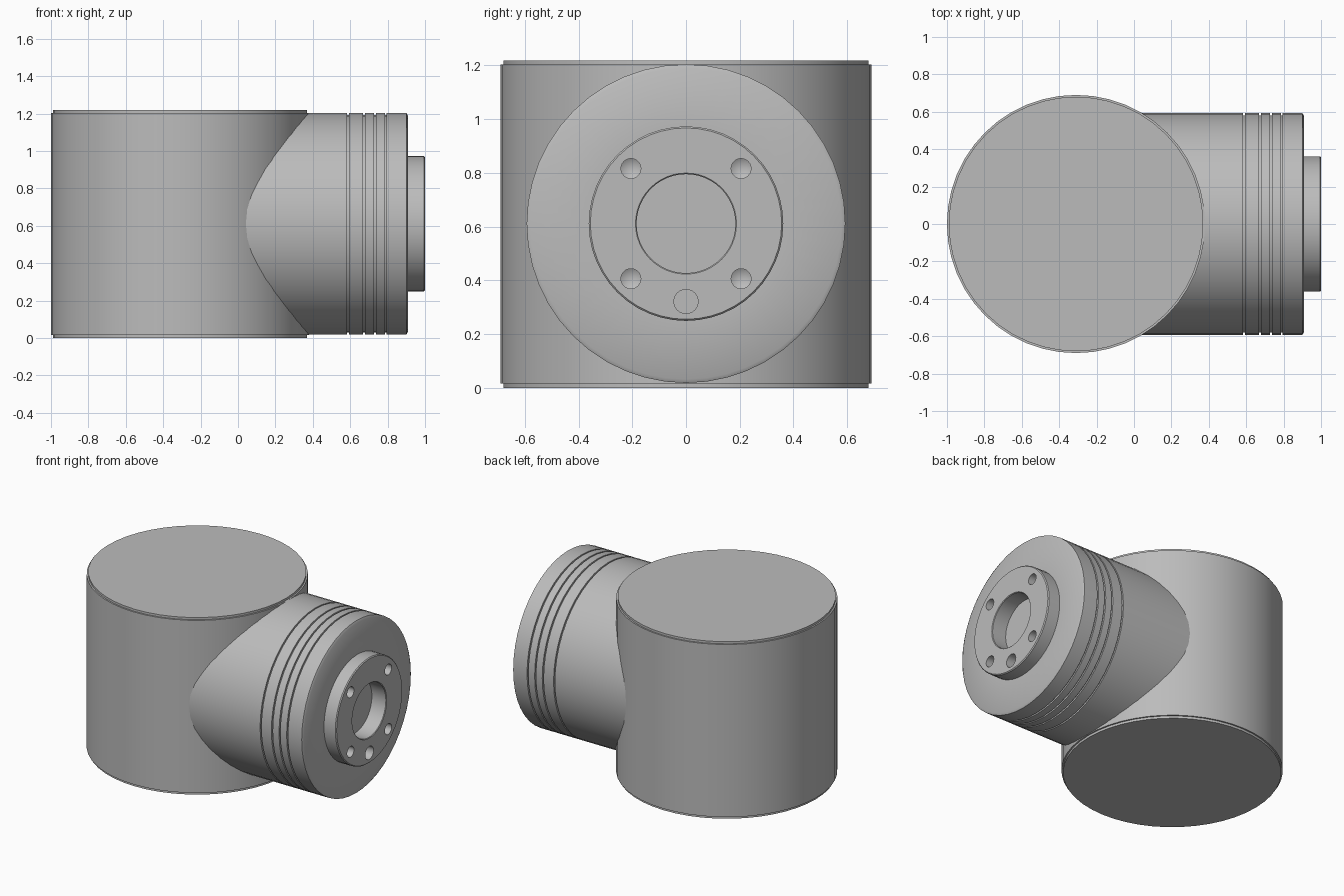
import bpy
import bmesh
import math
from mathutils import Matrix, Vector

if "Cube" in bpy.data.objects:
    bpy.data.objects.remove(bpy.data.objects["Cube"], do_unlink=True)

metal = bpy.data.materials.new("grey metal")
metal.use_nodes = True
colour = (0.5, 0.5, 0.5, 1)
metal.diffuse_color = colour
metal.node_tree.nodes["Principled BSDF"].inputs["Base Color"].default_value = colour

AXIS_Z = 0.611   # height of the side housing's axis
BODY_X = -0.31   # centre of the upright drum


def lathe(name, profile, location, along_x=False, steps=48):
    """Revolve (radius, height) points into a closed solid."""
    bm = bmesh.new()
    verts = [bm.verts.new((r, 0, h)) for r, h in profile]
    edges = [bm.edges.new(pair) for pair in zip(verts, verts[1:])]
    bmesh.ops.spin(bm, geom=verts + edges, cent=(0, 0, 0), axis=(0, 0, 1),
                   angle=math.tau, steps=steps)
    bmesh.ops.remove_doubles(bm, verts=bm.verts, dist=0.0001)
    bmesh.ops.recalc_face_normals(bm, faces=bm.faces)
    if along_x:
        bm.transform(Matrix.Rotation(math.pi / 2, 4, 'Y'))
    bm.transform(Matrix.Translation(Vector(location)))
    mesh = bpy.data.meshes.new(name)
    bm.to_mesh(mesh)
    bm.free()
    mesh.materials.append(metal)
    obj = bpy.data.objects.new(name, mesh)
    bpy.context.collection.objects.link(obj)
    return obj


def activate(obj):
    bpy.ops.object.select_all(action='DESELECT')
    obj.select_set(True)
    bpy.context.view_layer.objects.active = obj


def cut(target, cutter):
    activate(target)
    mod = target.modifiers.new("hole", 'BOOLEAN')
    mod.operation = 'DIFFERENCE'
    mod.solver = 'EXACT'
    mod.object = cutter
    bpy.ops.object.modifier_apply(modifier=mod.name)
    bpy.data.objects.remove(cutter, do_unlink=True)


# Upright drum with a thin recessed lip at each end
drum = lathe("drum_body", [
    (0, 0), (0.68, 0), (0.68, 0.016), (0.69, 0.016),
    (0.69, 1.203), (0.68, 1.203), (0.68, 1.218), (0, 1.218)], (BODY_X, 0, 0))

# Side housing with four narrow grooves and a chamfered rim
R = 0.593
outline = [(0, -0.3), (R, -0.3)]
for x in (0.588, 0.674, 0.732, 0.79):
    outline += [(R, x - 0.005), (R - 0.012, x - 0.005),
                (R - 0.012, x + 0.005), (R, x + 0.005)]
outline += [(R, 0.9), (R - 0.014, 0.908)]

# Mounting flange and stepped centre bore on the housing's end
outline += [(0.362, 0.908), (0.362, 0.994), (0.356, 1.0),
            (0.188, 1.0), (0.184, 0.996), (0.184, 0.89), (0, 0.89)]
housing = lathe("side_housing", outline, (0, 0, AXIS_Z), along_x=True)

# Four drilled bolt holes with conical bottoms
for y in (-0.205, 0.205):
    for z in (-0.205, 0.205):
        drill = lathe("bolt_hole_cutter",
                      [(0, 0.92), (0.037, 0.942), (0.037, 1.05), (0, 1.05)],
                      (0, y, AXIS_Z + z), along_x=True, steps=24)
        cut(housing, drill)

# Flat-bottomed locating pin hole
cut(housing, lathe("pin_hole_cutter",
                   [(0, 0.94), (0.045, 0.94), (0.045, 1.05), (0, 1.05)],
                   (0, 0, AXIS_Z - 0.29), along_x=True, steps=24))

for obj in (drum, housing):
    activate(obj)
    bpy.ops.object.shade_smooth_by_angle(angle=math.radians(30))
